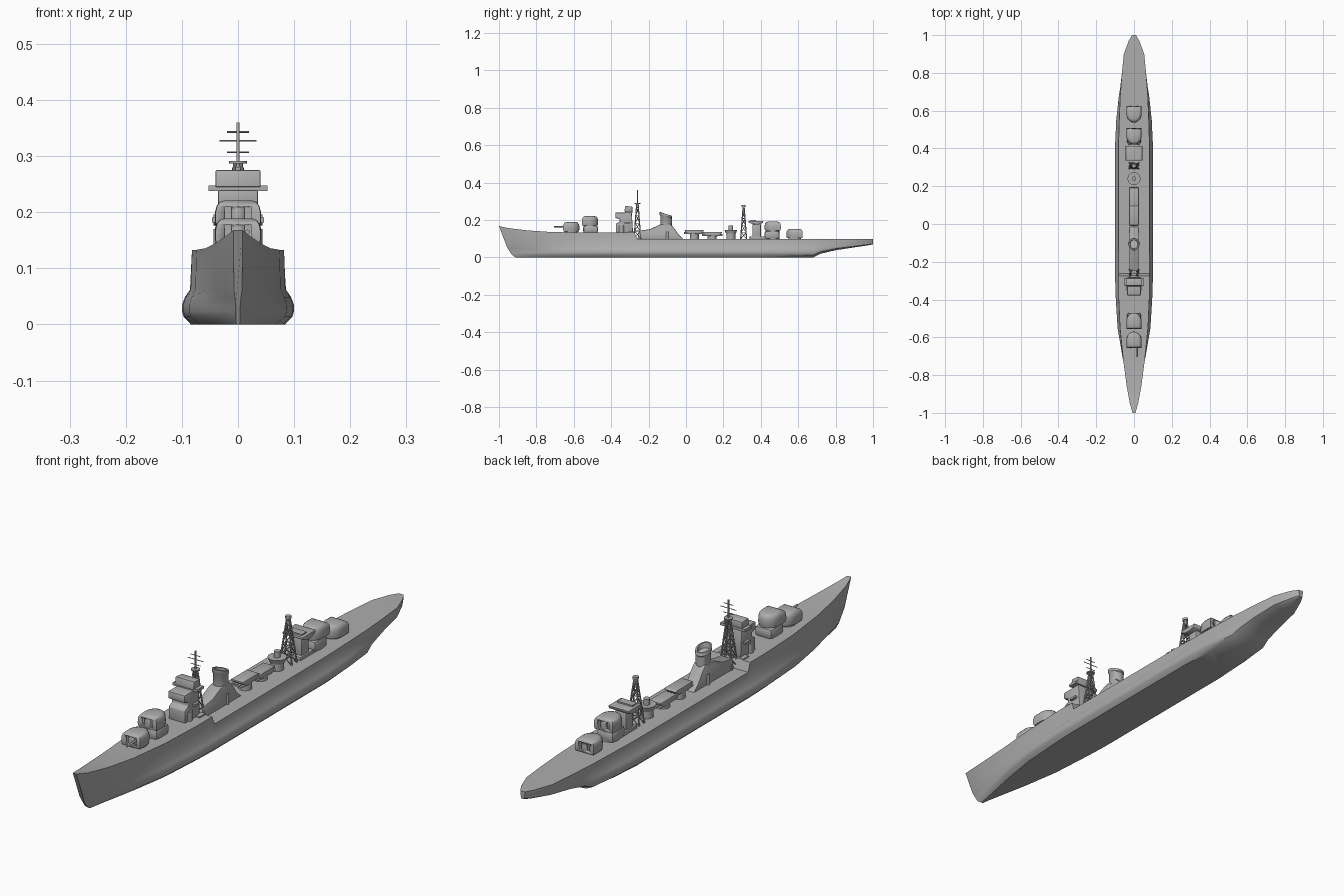
import bpy, bmesh, math
from mathutils import Vector

if "Cube" in bpy.data.objects:
    bpy.data.objects.remove(bpy.data.objects["Cube"])

GREY = bpy.data.materials.new("warship grey")
GREY.diffuse_color = (0.42, 0.42, 0.42, 1)
GREY.use_nodes = True
GREY.node_tree.nodes["Principled BSDF"].inputs["Base Color"].default_value = GREY.diffuse_color


def finish(name, bm, bevel=0, angle=35):
    bmesh.ops.recalc_face_normals(bm, faces=bm.faces)
    me = bpy.data.meshes.new(name)
    bm.to_mesh(me)
    bm.free()
    me.materials.append(GREY)
    ob = bpy.data.objects.new(name, me)
    bpy.context.collection.objects.link(ob)
    bpy.ops.object.select_all(action='DESELECT')
    bpy.context.view_layer.objects.active = ob
    ob.select_set(True)
    if bevel:
        m = ob.modifiers.new("soft_edges", 'BEVEL')
        m.width, m.segments = bevel, 2
        bpy.ops.object.modifier_apply(modifier=m.name)
    bpy.ops.object.shade_smooth_by_angle(angle=math.radians(angle))
    return ob


def loft(name, rings, **kw):
    """Skin closed rings of equal length and cap both ends."""
    bm = bmesh.new()
    vs = [[bm.verts.new(p) for p in r] for r in rings]
    n = len(rings[0])
    for a, b in zip(vs, vs[1:]):
        for i in range(n):
            bm.faces.new((a[i], a[(i + 1) % n], b[(i + 1) % n], b[i]))
    bm.faces.new(vs[0])
    bm.faces.new(vs[-1])
    return finish(name, bm, **kw)


def side_profile(name, pts, half, x=0, **kw):
    """Extrude a (y, z) profile across the ship."""
    return loft(name, [[(x + s * half, y, z) for y, z in pts] for s in (-1, 1)], **kw)


def box(name, x, y, z, **kw):
    pts = [(y[0], z[0]), (y[1], z[0]), (y[1], z[1]), (y[0], z[1])]
    return side_profile(name, pts, (x[1] - x[0]) / 2, (x[0] + x[1]) / 2, **kw)


def tube(name, a, b, r, r2=None, n=12):
    a, b = Vector(a), Vector(b)
    d = (b - a).normalized()
    u = d.orthogonal().normalized()
    v = d.cross(u)
    ring = lambda c, q: [c + q * (u * math.cos(t) + v * math.sin(t))
                         for t in (2 * math.pi * i / n for i in range(n))]
    return loft(name, [ring(a, r), ring(b, r if r2 is None else r2)])


# Hull: deck y, keel y, deck z, keel z, half widths of deck, bulge and bottom
stations = [
    (-1.0, -.91, .168, 0, .008, .004, .003), (-.95, -.87, .157, 0, .022, .016, .010),
    (-.85, -.80, .145, 0, .040, .034, .024), (-.72, -.70, .136, 0, .057, .060, .044),
    (-.55, -.55, .133, 0, .074, .087, .068), (-.37, -.37, .133, 0, .082, .098, .08),
    (-.275, -.275, .133, 0, .082, .1, .084), (-.262, -.262, .10, 0, .083, .1, .084),
    (.42, .42, .10, 0, .082, .1, .084), (.55, .55, .10, 0, .078, .094, .074),
    (.68, .68, .10, 0, .073, .080, .048), (.72, .72, .10, .02, .070, .073, .042),
    (.80, .80, .10, .039, .064, .064, .036), (.90, .90, .10, .054, .054, .052, .03),
    (.97, .97, .10, .064, .028, .025, .016), (1.0, 1.0, .099, .07, .010, .008, .006)]
rings = []
for yd, yk, zd, zk, d, w, b in stations:
    f = (zd - zk) / zd
    m = w + (d - w) * .85
    half = [(b, zk), (w * .97, zk + .014 * f), (w, zk + .024 * f), (w, zk + .034 * f),
            (w + (m - w) * .35, zk + .048 * f), (m, zk + .062 * f), (d, zd)]
    sec = half + [(-x, z) for x, z in reversed(half)]
    rings.append([(x, yk + (yd - yk) * ((z - zk) / (zd - zk)) ** .6, z) for x, z in sec])
loft("hull", rings)


# Gun turrets: flat gun face, rounded rear, two gun slots each
def turret(name, y, z, face):
    outline = [(-.04, .042), (.04, .042)]
    for i in range(13):
        t = math.pi * i / 12
        outline.append((.041 * math.cos(t), .005 - .05 * math.sin(t) ** .9))
    outline = [(px, py * face) for px, py in outline]
    levels = [(0, .95), (.012, 1), (.03, .99), (.04, .92), (.046, .8), (.049, .6)]
    body = loft(name, [[(px * s, y + py * s, z + h) for px, py in outline] for h, s in levels])
    for sx in (-.018, .018):
        ys = sorted((y + face * .034, y + face * .06))
        cut = box("slot_cutter", (sx - .006, sx + .006), ys, (z + .01, z + .037))
        cut.hide_render = True
        m = body.modifiers.new("gun_slot", 'BOOLEAN')
        m.operation, m.object, m.solver = 'DIFFERENCE', cut, 'EXACT'
        bpy.context.view_layer.objects.active = body
        bpy.ops.object.modifier_apply(modifier=m.name)
        bpy.data.objects.remove(cut)


for name, y, deck, base, face in [("turret_fore_low", -.615, .13, .14, -1),
                                  ("turret_fore_high", -.515, .13, .172, -1),
                                  ("turret_aft_high", .465, .098, .143, 1),
                                  ("turret_aft_low", .582, .098, .104, 1)]:
    tube(name + "_barbette", (0, y, deck), (0, y, base + .003), .034, n=32)
    turret(name, y, base, face)
tube("gun_barrel", (.017, -.64, .165), (.017, -.705, .165), .004)

# Deckhouses under the raised turrets
box("fore_deckhouse", (-.037, .037), (-.55, -.47), (.13, .171), bevel=.012)
box("aft_deckhouse", (-.036, .036), (.42, .50), (.098, .143), bevel=.012)

# Bridge tower
box("bridge_foot", (-.053, .053), (-.31, -.275), (.13, .138))
side_profile("bridge_tower", [(-.375, .13), (-.375, .18), (-.355, .19), (-.355, .205),
             (-.378, .212), (-.378, .24), (-.29, .24), (-.283, .13)], .036, bevel=.004)
box("bridge_lower_wing", (-.046, .046), (-.33, -.30), (.182, .191))
box("bridge_upper_wing", (-.053, .053), (-.325, -.285), (.238, .248))
side_profile("bridge_top", [(-.33, .245), (-.325, .275), (-.287, .272), (-.287, .245)], .04, bevel=.002)
for s in (-1, 1):
    tube("bridge_side_bay", (s * .03, -.345, .13), (s * .03, -.345, .17), .014, n=16)


# Lattice masts: four splayed legs with cross bracing
def mast(name, y, z0, z1, sx, sy, r):
    corner = lambda i, t: ((1, 1, -1, -1)[i] * sx * (1 - .8 * t),
                           y + (1, -1, -1, 1)[i] * sy * (1 - .8 * t), z0 + (z1 - z0) * t)
    for i in range(4):
        tube(name + "_leg", corner(i, 0), corner(i, 1), r, n=8)
        for k in range(4):
            a, b = .22 * k, .22 * (k + 1)
            tube(name + "_brace", corner(i, a), corner((i + 1) % 4, b), r * .6, n=6)
            tube(name + "_rung", corner(i, b), corner((i + 1) % 4, b), r * .6, n=6)


mast("foremast", -.26, .10, .29, .026, .018, .003)
tube("foremast_platform", (0, -.26, .287), (0, -.26, .291), .016, n=20)
tube("foremast_pole", (0, -.26, .28), (0, -.26, .36), .003)
for z, h in ((.307, .02), (.327, .033), (.343, .02)):
    tube("foremast_yard", (-h, -.26, z), (h, -.26, z), .0014, n=8)
mast("mainmast", .308, .098, .265, .026, .016, .003)
tube("mainmast_pole", (0, .308, .25), (0, .308, .272), .006)
tube("mainmast_top", (0, .308, .27), (0, .308, .28), .011, n=20)

# Funnel trunk and raked funnel with sloping lip
side_profile("funnel_trunk", [(-.26, .098), (-.25, .143), (-.19, .152), (-.14, .176),
             (-.085, .18), (-.062, .155), (-.04, .123), (-.012, .098)], .025, bevel=.005)


def funnel_ring(r, lean, z, tilt):
    return [(r * math.cos(t), -.106 + lean + r * 1.15 * math.sin(t), z - tilt * math.sin(t))
            for t in (2 * math.pi * i / 32 for i in range(32))]


loft("funnel", [funnel_ring(.026, 0, .165, 0), funnel_ring(.026, 0, .215, .005),
                funnel_ring(.029, -.001, .22, .007), funnel_ring(.028, -.003, .233, .009),
                funnel_ring(.022, -.003, .233, .009), funnel_ring(.02, -.002, .215, .007)])
for s in (-1, 1):
    tube("funnel_vent", (s * .024, -.10, .098), (s * .024, -.10, .14), .007, n=12)

# Torpedo mounts amidships
for name, y, z, flip in (("torpedo_mount_fore", .045, .118, 1), ("torpedo_mount_aft", .14, .107, -1)):
    tube(name + "_pivot", (0, y, .098), (0, y, z + .01), .024, n=24)
    pts = [(-.052, .024), (-.052, .03), (.045, .03), (.052, .024), (.035, .01), (-.03, .006)]
    side_profile(name + "_hood", [(y + flip * a, z + b) for a, b in pts], .026, bevel=.003)
    for i in range(4):
        x = -.0195 + .013 * i
        tube(name + "_tube", (x, y - .055, z + .012), (x, y + .055, z + .012), .0055)

# Searchlight platform
tube("searchlight_base", (0, .24, .098), (0, .24, .13), .024, n=24)
tube("searchlight_platform", (0, .24, .128), (0, .24, .147), .027, .034, n=28)
tube("searchlight", (0, .24, .147), (0, .24, .17), .012, n=20)

# Aft gun platform on its tower
box("aft_tower", (-.024, .024), (.355, .40), (.098, .18), bevel=.004)
side_profile("aft_platform", [(.335, .187), (.335, .196), (.415, .196), (.41, .184), (.385, .176),
             (.355, .178)], .044, bevel=.002)
box("aft_low_house", (-.03, .03), (.34, .43), (.098, .113), bevel=.003)
box("aft_platform_rail", (-.032, .032), (.345, .375), (.195, .201))
